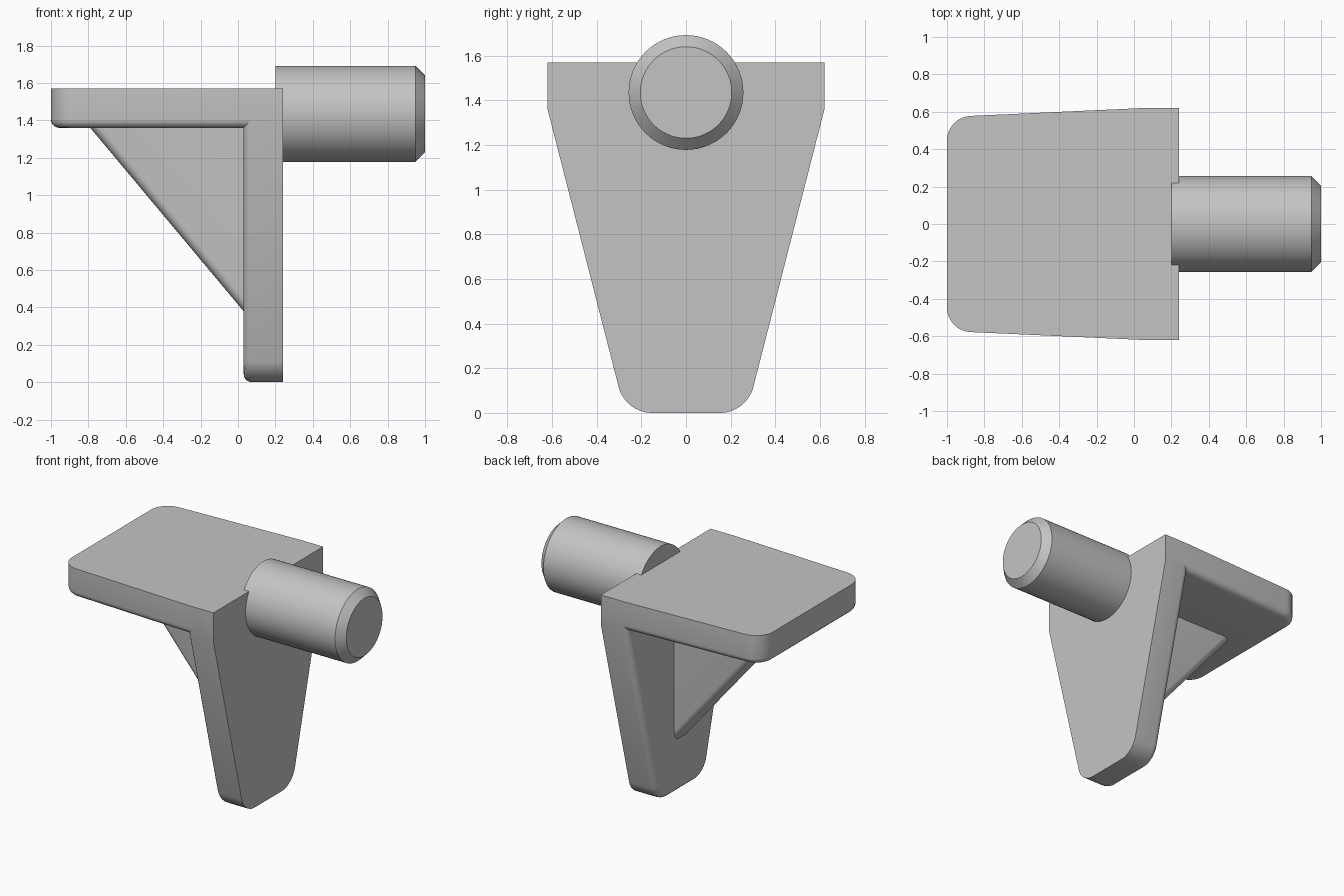
import bpy, bmesh, math
from mathutils import Vector

cube = bpy.data.objects.get("Cube")
if cube:
    bpy.data.objects.remove(cube, do_unlink=True)

grey = bpy.data.materials.new("plain grey")
grey.use_nodes = True
colour = (0.55, 0.55, 0.55, 1)
grey.diffuse_color = colour
grey.node_tree.nodes["Principled BSDF"].inputs["Base Color"].default_value = colour


def prism(name, outline, depth, is_corner, radius, is_rim, rim):
    """Extrude an outline, round its corners, then soften its chosen rim edges."""
    bm = bmesh.new()
    face = bm.faces.new([bm.verts.new(p) for p in outline])
    extruded = bmesh.ops.extrude_face_region(bm, geom=[face])["geom"]
    bmesh.ops.translate(bm, vec=depth, verts=[g for g in extruded if isinstance(g, bmesh.types.BMVert)])
    bmesh.ops.recalc_face_normals(bm, faces=bm.faces)
    for test, size, steps in ((is_corner, radius, 8), (is_rim, rim, 5)):
        edges = [e for e in bm.edges if test(e.verts[0].co, e.verts[1].co)]
        if edges:
            bmesh.ops.bevel(bm, geom=edges, offset=size, offset_type='OFFSET',
                            segments=steps, profile=0.5, affect='EDGES', clamp_overlap=True)
    bmesh.ops.recalc_face_normals(bm, faces=bm.faces)
    mesh = bpy.data.meshes.new(name)
    bm.to_mesh(mesh)
    bm.free()
    ob = bpy.data.objects.new(name, mesh)
    bpy.context.collection.objects.link(ob)
    finish(ob)
    return ob


def finish(ob):
    ob.data.materials.append(grey)
    bpy.ops.object.select_all(action='DESELECT')
    ob.select_set(True)
    bpy.context.view_layer.objects.active = ob
    bpy.ops.object.shade_smooth_by_angle(angle=math.radians(30))


def mirrored(half):
    """Complete an outline across the y = 0 plane."""
    return half + [Vector((p.x, -p.y, p.z)) for p in reversed(half)]


back, front, top, under = 0.24, 0.03, 1.57, 1.36

# Shelf support: tapered plate with rounded outer corners and soft lower rim
prism("shelf_support",
      mirrored([Vector((back, 0.62, under)), Vector((0.05, 0.62, under)), Vector((-1, 0.572, under))]),
      Vector((0, 0, top - under)),
      lambda a, b: max(a.x, b.x) < -0.99 and abs(a.z - b.z) > 0.1, 0.125,
      lambda a, b: max(a.z, b.z) < under + 0.001 and min(a.x, b.x) < back - 0.01, 0.045)

# Wall plate: tapers downwards to rounded lower corners
prism("wall_plate",
      mirrored([Vector((front, 0.62, top)), Vector((front, 0.62, under)), Vector((front, 0.272, 0))]),
      Vector((back - front, 0, 0)),
      lambda a, b: max(a.z, b.z) < 0.01 and abs(a.x - b.x) > 0.1, 0.115,
      lambda a, b: max(a.x, b.x) < front + 0.001 and min(a.z, b.z) < top - 0.01, 0.045)

# Gusset: triangular rib with soft sloping edges, its ends buried in both plates
half_thick = 0.09
prism("gusset",
      [Vector((-0.87, -half_thick, 1.456)), Vector((0.1, -half_thick, 0.296)), Vector((0.1, -half_thick, 1.456))],
      Vector((0, 2 * half_thick, 0)),
      lambda a, b: False, 0,
      lambda a, b: abs(a.y - b.y) < 0.01 and abs(a.x - b.x) > 0.5 and abs(a.z - b.z) > 0.5, 0.045)

# Peg: cylinder with a chamfered end
peg_start, peg_end = 0.2, 1.0
bpy.ops.mesh.primitive_cylinder_add(vertices=64, radius=0.257, depth=peg_end - peg_start,
                                    location=((peg_start + peg_end) / 2, 0, 1.435),
                                    rotation=(0, math.pi / 2, 0))
peg = bpy.context.object
peg.name = "peg"
bm = bmesh.new()
bm.from_mesh(peg.data)
tip = max(bm.faces, key=lambda f: f.calc_center_median().z)
bmesh.ops.bevel(bm, geom=list(tip.edges), offset=0.052, offset_type='OFFSET',
                segments=1, affect='EDGES')
bm.to_mesh(peg.data)
bm.free()
finish(peg)
